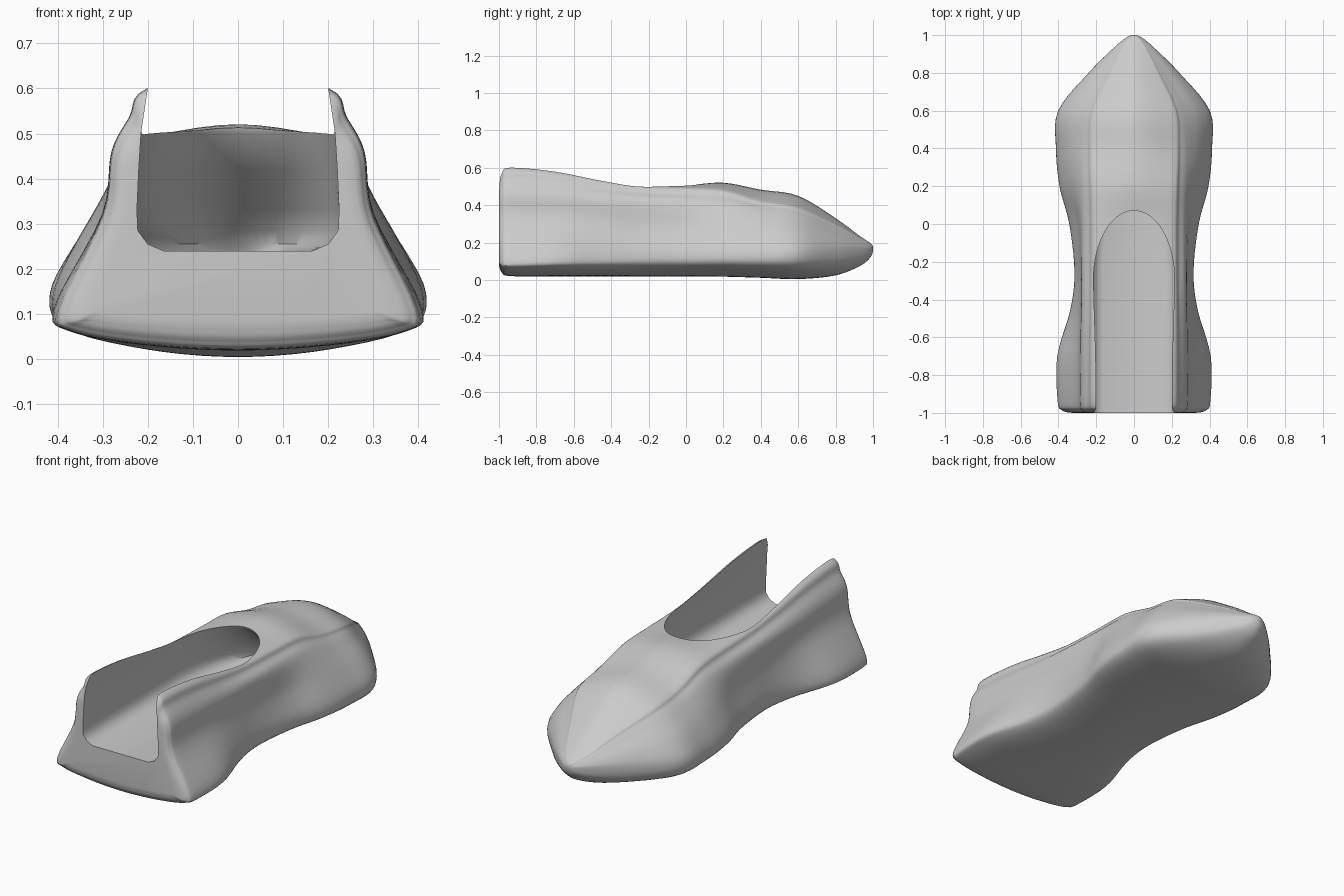
import bpy
import bmesh
import math

if "Cube" in bpy.data.objects:
    bpy.data.objects.remove(bpy.data.objects["Cube"], do_unlink=True)

grey = bpy.data.materials.new("plain grey")
grey.use_nodes = True
colour = (0.6, 0.6, 0.6, 1)
grey.diffuse_color = colour
grey.node_tree.nodes["Principled BSDF"].inputs["Base Color"].default_value = colour


def spline(rows, steps):
    """Resample rows of numbers with a smooth curve through every row."""
    result = []
    last = len(rows) - 1
    for i in range(last):
        a, b = rows[max(i - 1, 0)], rows[i]
        c, d = rows[i + 1], rows[min(i + 2, last)]
        for s in range(steps):
            t = s / steps
            result.append([
                q + t / 2 * (r - p + t * (2 * p - 5 * q + 4 * r - u
                             + t * (3 * (q - r) + u - p)))
                for p, q, r, u in zip(a, b, c, d)])
    result.append(list(rows[-1]))
    return result


def loft(name, rings):
    """Skin closed rings and cap both ends."""
    bm = bmesh.new()
    loops = [[bm.verts.new(p) for p in ring] for ring in rings]
    n = len(loops[0])
    for low, high in zip(loops, loops[1:]):
        for i in range(n):
            j = (i + 1) % n
            bm.faces.new((low[i], low[j], high[j], high[i]))
    for ring in (loops[0], loops[-1]):
        bm.faces.new(ring)
    bmesh.ops.recalc_face_normals(bm, faces=bm.faces)
    mesh = bpy.data.meshes.new(name)
    bm.to_mesh(mesh)
    bm.free()
    mesh.materials.append(grey)
    obj = bpy.data.objects.new(name, mesh)
    bpy.context.collection.objects.link(obj)
    return obj


# Stations: y, keel z, widest x and z, flank x and z, shoulder x and z, rim z, crown z
stations = [
    (-.998, .07, .345, .11, .275, .31, .255, .44, .53, .55),
    (-.985, .04, .38, .11, .29, .31, .27, .45, .575, .61),
    (-.94, .021, .4, .11, .3, .32, .28, .46, .6, .64),
    (-.7, .02, .402, .12, .3, .32, .28, .45, .58, .62),
    (-.45, .02, .335, .13, .287, .31, .277, .43, .535, .57),
    (-.25, .02, .315, .14, .285, .29, .275, .42, .505, .53),
    (0, .02, .342, .14, .3, .28, .275, .41, .495, .51),
    (.2, .018, .393, .14, .338, .28, .28, .4, .485, .52),
    (.4, .012, .412, .14, .358, .26, .285, .36, .43, .483),
    (.6, .005, .4, .15, .345, .25, .27, .33, .395, .45),
    (.8, .025, .24, .16, .21, .22, .16, .265, .3, .33),
    (.93, .075, .11, .165, .1, .19, .08, .21, .225, .235),
    (.985, .12, .045, .17, .04, .18, .03, .19, .196, .198),
    (1, .155, .012, .17, .01, .172, .008, .175, .178, .18),
]


def body_ring(s):
    y, keel, wide, wide_z, flank, flank_z, shoulder, shoulder_z, rim, crown = s
    chine = keel + (wide_z - keel) * .45
    half = [(0, keel), (wide * .5, keel + (chine - keel) * .27), (wide * .92, chine),
            (wide, wide_z), (flank, flank_z), (shoulder, shoulder_z),
            (shoulder * .86, shoulder_z + (rim - shoulder_z) * .55),
            (shoulder * .72, rim), (0, crown)]
    # mirrored guide points keep the curve level across the centre line
    ghost = [(-half[1][0], half[1][1])] + half + [(-half[-2][0], half[-2][1])]
    curve = spline(ghost, 5)[5:-5]
    return ([(x, y, z) for x, z in curve]
            + [(-x, y, z) for x, z in curve[-2:0:-1]])


rings = [body_ring(s) for s in spline(stations, 5)]
# flat heel panel inside the rounded heel edge
middle = .25
rings.insert(0, [(x * .92, -1, middle + (z - middle) * .92) for x, y, z in rings[0]])
body = loft("shoe_body", rings)

# Foot cavity: arched outlines stacked upward as z, half width, toe end y
layers = [(.24, .165, .4), (.255, .2, .39), (.285, .222, .36), (.33, .224, .3),
          (.42, .22, .17), (.5, .215, .075), (.54, .209, .06), (.6, .2, .055),
          (.8, .18, .055)]
arch_start, back = -.3, -1.2


def cavity_ring(layer):
    z, half_width, end = layer
    ring = [(half_width, back, z)]
    for i in range(33):
        a = math.pi * i / 32
        ring.append((half_width * math.cos(a),
                     arch_start + (end - arch_start) * math.sin(a), z))
    return ring + [(-half_width, back, z)]


cavity = loft("cavity_cutter", [cavity_ring(layer) for layer in layers])
cavity.hide_render = True

cut = body.modifiers.new("foot opening", 'BOOLEAN')
cut.operation = 'DIFFERENCE'
cut.solver = 'EXACT'
cut.object = cavity
bpy.context.view_layer.objects.active = body
body.select_set(True)
bpy.ops.object.modifier_apply(modifier=cut.name)
bpy.data.objects.remove(cavity, do_unlink=True)
bpy.ops.object.shade_smooth_by_angle(angle=math.radians(40))
